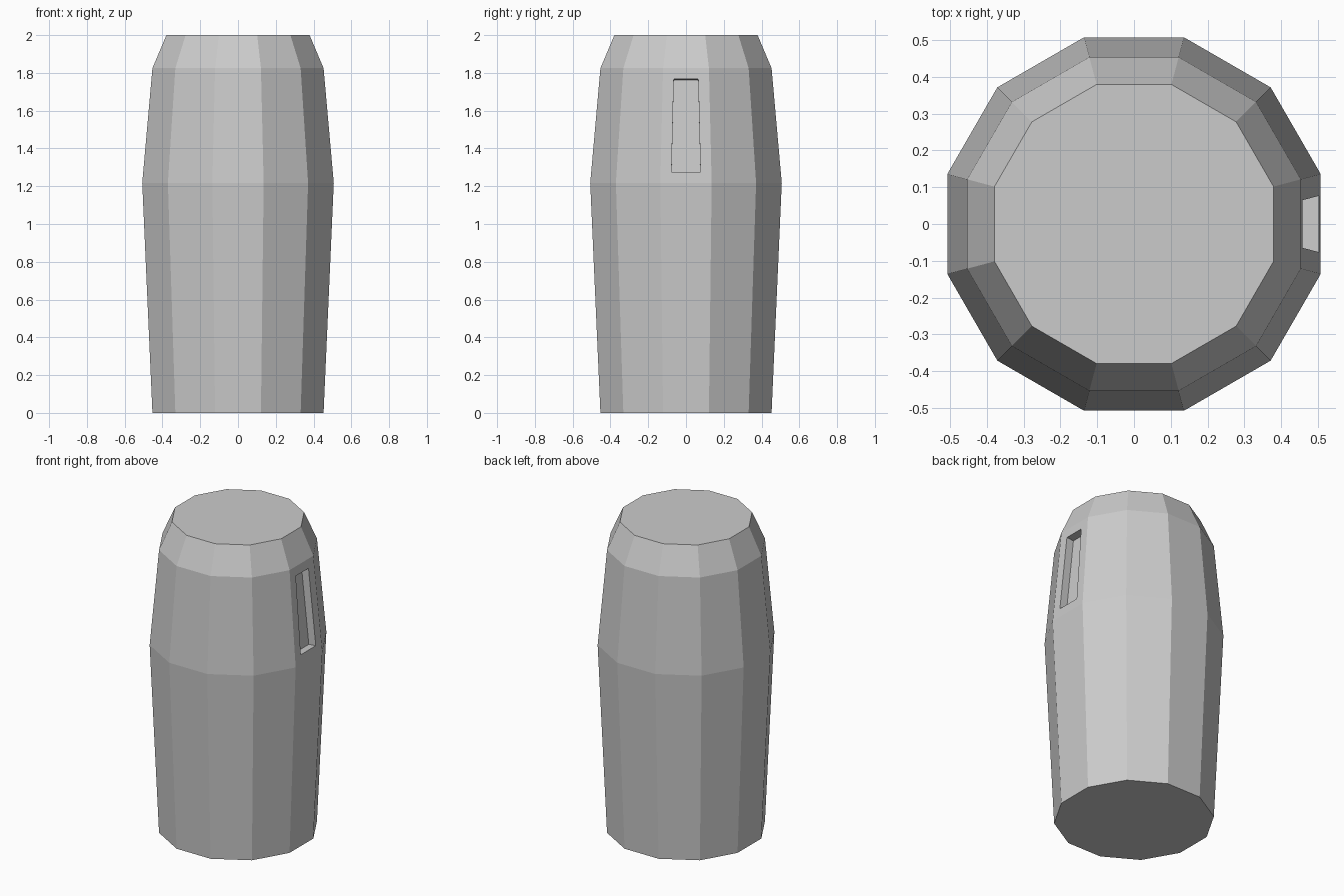
import bpy, bmesh, math

if "Cube" in bpy.data.objects:
    bpy.data.objects.remove(bpy.data.objects["Cube"])

SIDES = 12
# (height, distance from axis to each flat)
PROFILE = [(0.0, 0.453), (1.217, 0.507), (1.825, 0.453), (2.0, 0.379)]

bm = bmesh.new()


def ring(z, apothem):
    r = apothem / math.cos(math.pi / SIDES)
    angles = [(i - 0.5) * 2 * math.pi / SIDES for i in range(SIDES)]
    return [bm.verts.new((r * math.cos(a), r * math.sin(a), z)) for a in angles]


# Faceted barrel walls; side 0 faces +x
rings = [ring(z, a) for z, a in PROFILE]
walls = []
for low, high in zip(rings, rings[1:]):
    walls.append([bm.faces.new((low[i], low[(i + 1) % SIDES],
                                high[(i + 1) % SIDES], high[i]))
                  for i in range(SIDES)])

# End caps
bm.faces.new(rings[0][::-1])
bm.faces.new(rings[-1])
bm.normal_update()

# Recessed slot in the upper wall on the right side
slot = walls[1][0]
bmesh.ops.inset_individual(bm, faces=[slot], thickness=0.058, use_even_offset=True)
bm.normal_update()
bmesh.ops.inset_individual(bm, faces=[slot], thickness=0.0, depth=-0.05)
bm.normal_update()

mesh = bpy.data.meshes.new("barrel_body")
bm.to_mesh(mesh)
bm.free()
bpy.context.collection.objects.link(bpy.data.objects.new("barrel_body", mesh))
